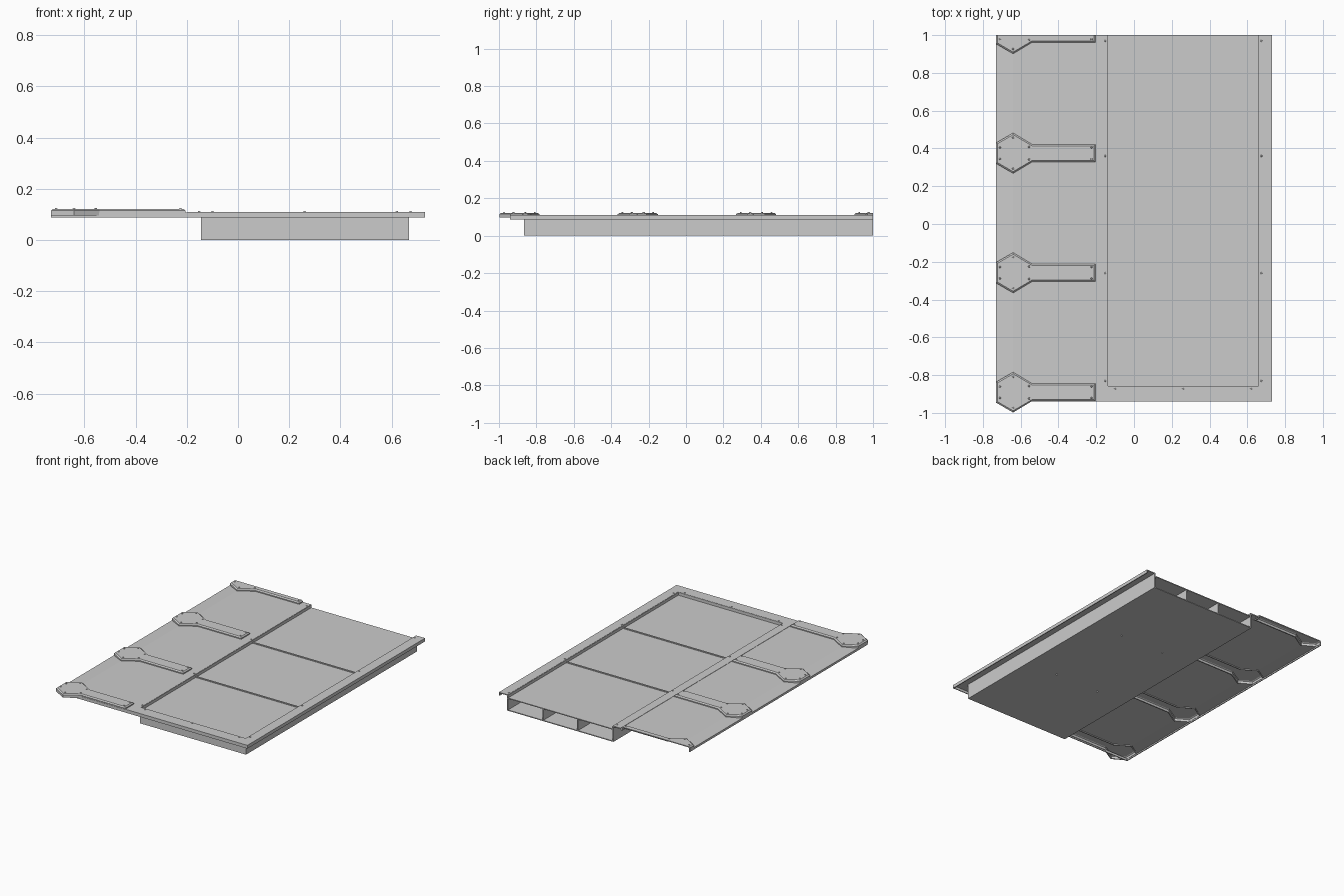
import bpy, bmesh
from mathutils import Matrix, Vector

if "Cube" in bpy.data.objects:
    bpy.data.objects.remove(bpy.data.objects["Cube"])


def finish(name, bm):
    bmesh.ops.recalc_face_normals(bm, faces=bm.faces)
    me = bpy.data.meshes.new(name)
    bm.to_mesh(me)
    bm.free()
    ob = bpy.data.objects.new(name, me)
    bpy.context.collection.objects.link(ob)
    return ob


def loft(bm, rings):
    loops = [[bm.verts.new(p) for p in r] for r in rings]
    n = len(loops[0])
    for a, b in zip(loops, loops[1:]):
        for i in range(n):
            j = (i + 1) % n
            bm.faces.new((a[i], a[j], b[j], b[i]))
    bm.faces.new(loops[0])
    bm.faces.new(loops[-1])


def box(name, x0, x1, y0, y1, z0, z1):
    bm = bmesh.new()
    loft(bm, [[(x0, y0, z), (x1, y0, z), (x1, y1, z), (x0, y1, z)] for z in (z0, z1)])
    return finish(name, bm)


def extrude_y(name, profile, y0, y1):
    bm = bmesh.new()
    loft(bm, [[(x, y, z) for x, z in profile] for y in (y0, y1)])
    return finish(name, bm)


def cut(ob, cutter):
    m = ob.modifiers.new("cut", 'BOOLEAN')
    m.operation = 'DIFFERENCE'
    m.solver = 'EXACT'
    m.object = cutter
    cutter.hide_render = True
    cutter.hide_viewport = True


def discs(name, points, r, h):
    bm = bmesh.new()
    for p in points:
        bmesh.ops.create_cone(bm, cap_ends=True, segments=10, radius1=r, radius2=r * 0.6,
                              depth=h, matrix=Matrix.Translation(Vector(p)))
    return finish(name, bm)


CENTRES = [1.008 - 0.633 * i for i in range(4)]
BACK, FRONT = 1.0, -0.94


def outline(c, d, z, ymax):
    # spoon-shaped bracket outline, shrunk by d
    half = [(-0.73 + d, 0.055 - d * 0.6), (-0.64, 0.107 - d * 1.15),
            (-0.54, 0.047 - d), (-0.205 - d, 0.047 - d)]
    pts = [(x, c - y) for x, y in half] + [(x, c + y) for x, y in reversed(half)]
    return [(x, min(y, ymax), z) for x, y in pts]


def brackets(name, layers, ymax):
    bm = bmesh.new()
    for c in CENTRES:
        loft(bm, [outline(c, d, z, ymax) for d, z in layers])
    return finish(name, bm)


# Embossed hollow brackets on the left deck
shells = brackets("raised_brackets", [(0, 0.096), (0, 0.115), (0.008, 0.122)], BACK)
cavity = brackets("bracket_cavity_cutter", [(0.008, 0.07), (0.008, 0.112), (0.014, 0.116)], 1.03)
cut(shells, cavity)

# Left deck sheet with sloped outer strip and turned-down lip
deck = extrude_y("left_deck", [(-0.73, 0.087), (-0.73, 0.102), (-0.64, 0.108), (-0.2, 0.108),
                               (-0.2, 0.102), (-0.64, 0.102), (-0.724, 0.096), (-0.724, 0.087)],
                 FRONT, BACK)
cut(deck, cavity)

# Right deck frame: strips round the recessed opening
box("frame_left", -0.2, -0.14, FRONT, BACK, 0.103, 0.110)
extrude_y("frame_right", [(0.663, 0.110), (0.73, 0.110), (0.73, 0.087), (0.724, 0.087),
                          (0.724, 0.104), (0.663, 0.104)], FRONT, BACK)
box("frame_front", -0.14, 0.663, FRONT, -0.86, 0.104, 0.110)
box("front_lip_right", -0.2, 0.73, FRONT, FRONT + 0.006, 0.087, 0.109)
box("front_lip_left", -0.729, -0.2, FRONT, FRONT + 0.006, 0.087, 0.103)

# Tray below the frame, open at the back
floor = box("tray_floor", -0.145, 0.667, -0.865, BACK, 0, 0.006)
box("tray_wall_left", -0.145, -0.138, -0.865, BACK, 0.001, 0.1085)
box("tray_wall_right", 0.660, 0.667, -0.865, BACK, 0.001, 0.1085)
box("tray_wall_front", -0.14, 0.662, -0.865, -0.858, 0.001, 0.1085)
for i, x in enumerate((0.13, 0.395)):
    box(f"tray_divider_{i}", x - 0.004, x + 0.004, -0.86, BACK - 0.002, 0.004, 0.086)
cut(floor, discs("floor_hole_cutter", [(x, y, 0) for x in (0.09, 0.43) for y in (0.39, -0.26)],
                 0.007, 0.04))

# Recessed lid panels with cross ribs between them
edges = [-0.86, -0.26, 0.36, BACK]
for i, (a, b) in enumerate(zip(edges, edges[1:])):
    box(f"lid_panel_{i}", -0.14, 0.662, a, b, 0.083, 0.089)
for i, y in enumerate(edges[1:3]):
    box(f"cross_rib_{i}", -0.139, 0.661, y - 0.005, y + 0.005, 0.085, 0.095)

# Rivets on brackets and frame
spots = [(-0.71, 0.03), (-0.64, 0.082), (-0.555, 0.033), (-0.225, 0.03)]
discs("bracket_rivets", [(x, c + s * y, 0.123) for c in CENTRES for x, y in spots
                         for s in (-1, 1) if c + s * y < 0.99], 0.006, 0.005)
discs("frame_rivets", [(x, -0.872, 0.111) for x in (-0.1, 0.26, 0.62)] +
      [(x, y, 0.111) for x in (-0.152, 0.674) for y in (-0.83, -0.26, 0.36, 0.97)], 0.006, 0.005)
